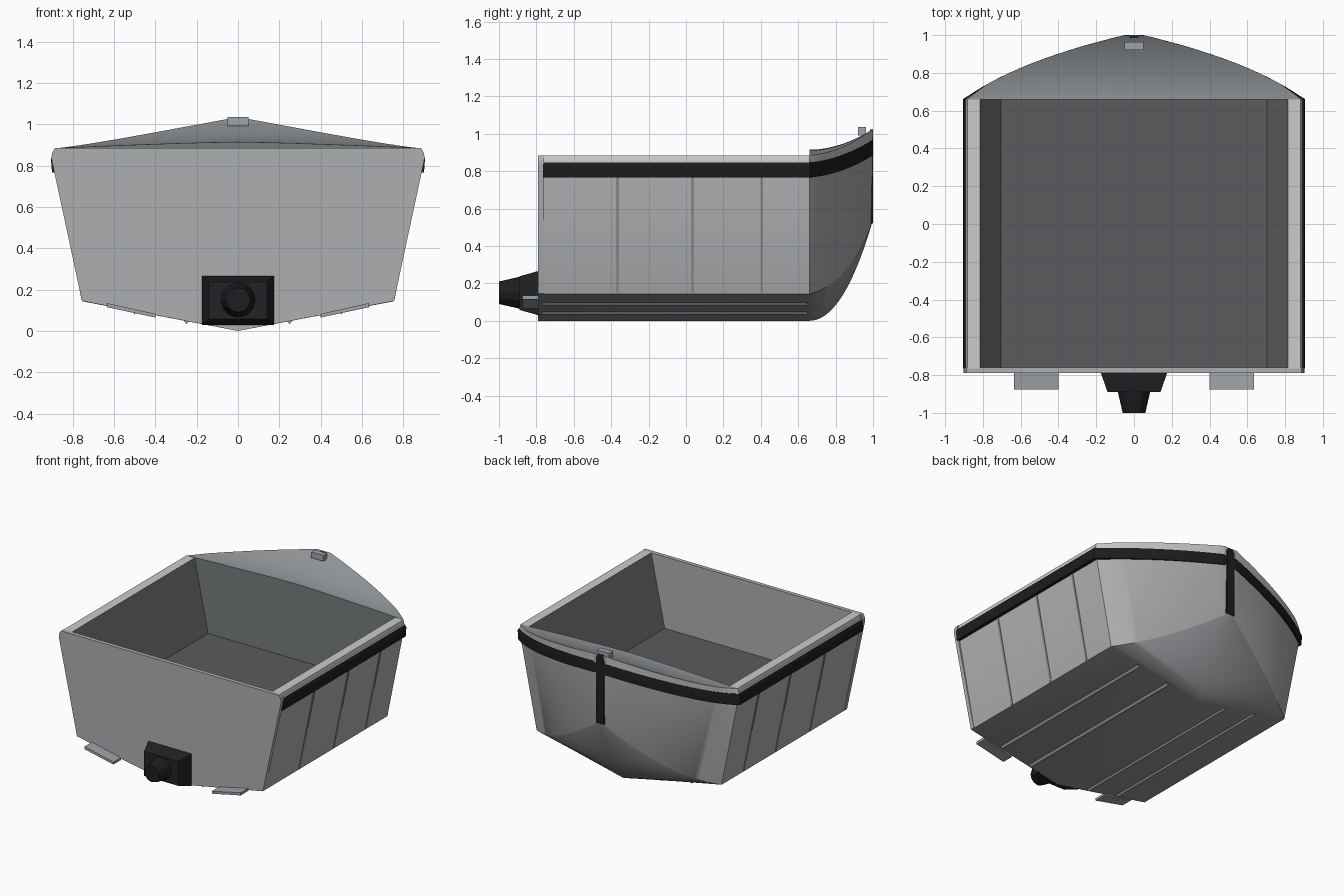
import bpy, bmesh, math
from mathutils import Vector

if "Cube" in bpy.data.objects:
    bpy.data.objects.remove(bpy.data.objects["Cube"])


def material(name, r, g, b):
    m = bpy.data.materials.new(name)
    m.diffuse_color = (r, g, b, 1)
    m.use_nodes = True
    m.node_tree.nodes["Principled BSDF"].inputs["Base Color"].default_value = m.diffuse_color
    return m


black = material("black_rubber", 0.012, 0.0125, 0.014)
drive_black = material("drive_black", 0.015, 0.016, 0.018)
side_grey = material("side_grey", 0.42, 0.43, 0.44)
bottom_grey = material("bottom_grey", 0.285, 0.295, 0.31)
gunwale_grey = material("gunwale_grey", 0.56, 0.56, 0.56)
deck_grey = material("deck_grey", 0.28, 0.30, 0.315)
wall_grey = material("wall_grey", 0.185, 0.19, 0.192)
bulkhead_grey = material("bulkhead_grey", 0.18, 0.20, 0.21)
floor_grey = material("floor_grey", 0.104, 0.105, 0.112)
trim_grey = material("trim_grey", 0.35, 0.37, 0.40)
rib_grey = material("rib_grey", 0.29, 0.30, 0.31)


def finish(name, bm, mats=(), mirror=False, angle=30):
    bmesh.ops.remove_doubles(bm, verts=bm.verts, dist=1e-5)
    bmesh.ops.recalc_face_normals(bm, faces=bm.faces)
    me = bpy.data.meshes.new(name)
    bm.to_mesh(me)
    bm.free()
    ob = bpy.data.objects.new(name, me)
    bpy.context.collection.objects.link(ob)
    for m in mats:
        me.materials.append(m)
    if mirror:
        ob.modifiers.new("Mirror", 'MIRROR')
    bpy.ops.object.select_all(action='DESELECT')
    ob.select_set(True)
    bpy.context.view_layer.objects.active = ob
    bpy.ops.object.shade_smooth_by_angle(angle=math.radians(angle))
    return ob


def loft(name, rows, closed=False, cap0=False, cap1=False, columns=None, **kw):
    """skin between rows of points; columns gives a material slot per strip"""
    bm = bmesh.new()
    vs = [[bm.verts.new(p) for p in r] for r in rows]
    n = len(rows[0])
    for a, b in zip(vs, vs[1:]):
        for i in range(n if closed else n - 1):
            j = (i + 1) % n
            f = bm.faces.new((a[i], a[j], b[j], b[i]))
            f.material_index = columns[i] if columns else 0
    if cap0:
        bm.faces.new(vs[0])
    if cap1:
        bm.faces.new(vs[-1])
    return finish(name, bm, **kw)


def prism(name, profile, y0, y1, mat, **kw):
    rows = [[(x, y, z) for x, z in profile] for y in (y0, y1)]
    return loft(name, rows, True, True, True, mats=[mat], **kw)


def bez(a, b, c, t):
    return Vector(a) * (1 - t) ** 2 + Vector(b) * 2 * t * (1 - t) + Vector(c) * t * t


def both(half):
    return [(-x, y, z) for x, y, z in reversed(half)] + [tuple(p) for p in half if p[0] > 0]


STERN, BOW, TIP = -0.785, 0.66, 0.994
SHEER = ((0.893, BOW, 0.845), (0.62, 0.858, 0.845), (0.05, TIP, 0.845))
N = 20


def station(t):
    """keel, chine, rail and deck edge points of one half section"""
    k = bez((0, BOW, 0), (0, 0.84, 0), (0, TIP, 0.52), t)
    c = bez((0.752, BOW, 0.143), (0.47, 0.88, 0.2), (0.012, TIP, 0.525), t)
    r = bez(*SHEER, t)
    r.z += 0.117 * t ** 1.5
    out = min(1, t * 5)
    g = Vector((r.x - 0.011 + 0.014 * out, r.y + 0.005 * out, 0.885 + 0.14 * t ** 1.5))
    return [k, c, r, g]


# hull shell, straight aft and curving to the stem at the bow
rows = [both([(p.x, STERN, p.z) for p in station(0)])]
rows += [both(station(i / N)) for i in range(N + 1)]
loft("hull", rows, cap1=True, columns=[2, 0, 1, 1, 0, 2],
     mats=[side_grey, bottom_grey, gunwale_grey], angle=45)

# cambered bow deck
rows = []
for i in range(N + 1):
    t = i / N
    g = station(t)[3]
    rows.append([(g.x * f, g.y, g.z + 0.03 * (1 - t) * (1 - abs(f) ** 1.3))
                 for f in [j / 6 - 1 for j in range(13)]])
loft("bow_deck", rows, mats=[deck_grey])
edge = rows[0]

# gunwales, inner walls and floor
inner = [(-0.882, 0.885), (-0.815, 0.885), (-0.705, 0.36),
         (0.705, 0.36), (0.815, 0.885), (0.882, 0.885)]
loft("cockpit", [[(x, y, z) for x, z in inner] for y in (-0.765, BOW)],
     columns=[0, 1, 2, 1, 0], mats=[gunwale_grey, wall_grey, floor_grey])

# bulkhead under the deck
bm = bmesh.new()
bm.faces.new([bm.verts.new(p) for p in [(-0.705, BOW, 0.36), *edge, (0.705, BOW, 0.36)]])
finish("bow_bulkhead", bm, [bulkhead_grey])

# transom plate
half = [(0.755, 0.145), (0.903, 0.835), (0.9, 0.86), (0.886, 0.885)]
prism("transom", [(0, 0)] + half + [(-x, z) for x, z in reversed(half)],
      -0.79, -0.76, side_grey)

# black rub rail following the sheer, slimmer around the bow, mirrored
rail = [(-0.03, -0.08), (0.007, -0.078), (0.012, -0.01), (0.006, 0.002), (-0.02, 0.004)]
path = [(Vector((0.893, -0.765, 0.845)), Vector((1, 0, 0)))]
for i in range(N + 1):
    t = i / N
    a, b, c = (Vector(p) for p in SHEER)
    tan = (b - a) * (1 - t) + (c - b) * t
    nrm = Vector((tan.y, -tan.x, 0)).normalized() * 0.5
    if i == 0:
        nrm = Vector((0.95, 0.2, 0))
    path.append((station(t)[2], nrm))
path.append((Vector((0, TIP, 0.962)), Vector((0, 0.48, 0))))
loft("rub_rail", [[p + n * o + Vector((0, 0, h)) for o, h in rail] for p, n in path],
     True, cap0=True, mats=[black], mirror=True)

# black strip down the stem
prism("stem_strip", [(-0.033, 0.52), (0.033, 0.52), (0.033, 1.0), (0.02, 1.022),
                     (-0.02, 1.022), (-0.033, 1.0)], 0.985, 1.0, black)

# thin ribs on the sides
for i, y in enumerate((-0.365, 0.035, 0.405)):
    prism(f"side_rib_{i + 1}", [(0.745, 0.15), (0.757, 0.15), (0.882, 0.765), (0.87, 0.765)],
          y - 0.008, y + 0.008, rib_grey, mirror=True)

# spray strakes under the bottom
for i, x in enumerate((0.25, 0.5)):
    z = x * 0.191
    prism(f"strake_{i + 1}", [(x - 0.014, z), (x + 0.014, z + 0.004), (x, z - 0.015)],
          -0.77, 0.65, rib_grey, mirror=True)

# trim tabs
prism("trim_tab", [(0.40, 0.065), (0.635, 0.115), (0.635, 0.135), (0.40, 0.083)],
      -0.875, -0.785, trim_grey, mirror=True)

# jet drive: tapered housing and round nozzle
rows = [[(sx * w, y, 0.148 + sz * h) for sx, sz in ((-1, -1), (1, -1), (1, 1), (-1, 1))]
        for y, w, h in ((-0.78, 0.175, 0.118), (-0.79, 0.175, 0.118), (-0.89, 0.14, 0.09))]
loft("drive_housing", rows, True, True, True, mats=[drive_black])
rows = [[(r * math.cos(a), y, 0.15 + r * math.sin(a))
         for a in [math.tau * k / 12 for k in range(12)]]
        for y, r in ((-0.88, 0.085), (-0.9, 0.083), (-1.0, 0.06))]
loft("drive_nozzle", rows, True, True, True, mats=[black], angle=20)

# bow cleat
prism("bow_cleat", [(-0.05, 0.992), (0.05, 0.992), (0.05, 1.035), (-0.05, 1.035)],
      0.92, 0.963, trim_grey)
